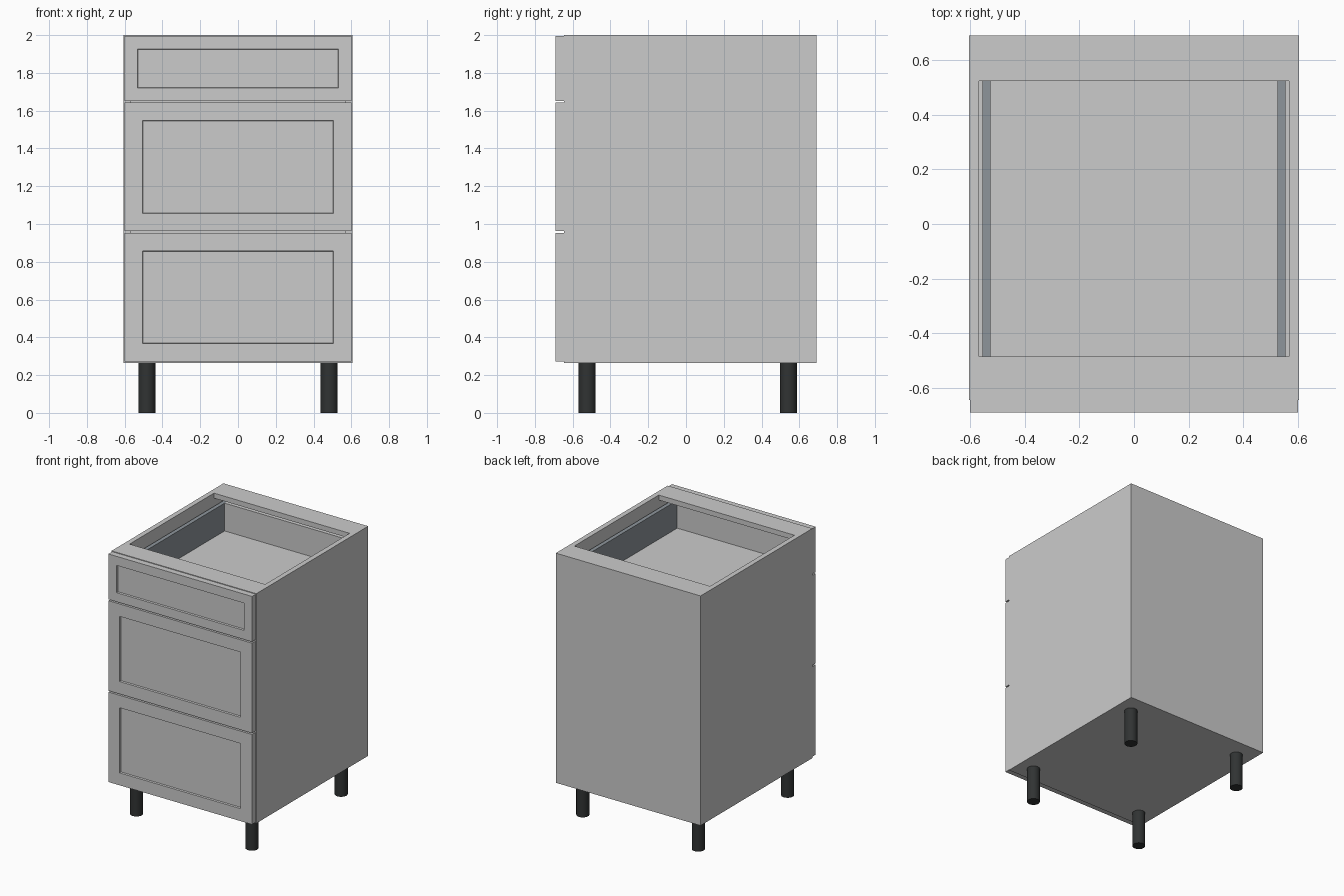
import bpy, bmesh
from mathutils import Matrix

if "Cube" in bpy.data.objects:
    bpy.data.objects.remove(bpy.data.objects["Cube"])


def material(name, colour):
    m = bpy.data.materials.new(name)
    m.diffuse_color = colour
    m.use_nodes = True
    m.node_tree.nodes["Principled BSDF"].inputs["Base Color"].default_value = m.diffuse_color
    return m


leg_black = material("leg_black", (0.03, 0.033, 0.033, 1))
steel = material("drawer_steel", (0.27, 0.30, 0.33, 1))


def finish(bm, name, mat=None):
    mesh = bpy.data.meshes.new(name)
    bm.to_mesh(mesh)
    bm.free()
    ob = bpy.data.objects.new(name, mesh)
    bpy.context.collection.objects.link(ob)
    if mat:
        mesh.materials.append(mat)
    return ob


def box_bm(x0, x1, y0, y1, z0, z1):
    bm = bmesh.new()
    bmesh.ops.create_cube(bm, size=1)
    for v in bm.verts:
        v.co.x = x1 if v.co.x > 0 else x0
        v.co.y = y1 if v.co.y > 0 else y0
        v.co.z = z1 if v.co.z > 0 else z0
    return bm


def box(name, *limits, mat=None):
    return finish(box_bm(*limits), name, mat)


def pair(name, x0, x1, *rest, mat=None):
    box("right_" + name, x0, x1, *rest, mat=mat)
    box("left_" + name, -x1, -x0, *rest, mat=mat)


FRONT, CARCASS, BACK = -0.69, -0.645, 0.69
BASE, TOP, T = 0.265, 2.0, 0.038
INNER = 0.605 - T

# Carcass panels and top rails
pair("side_panel", INNER, 0.605, CARCASS, BACK, BASE, TOP)
box("bottom_panel", -INNER, INNER, CARCASS, BACK, BASE, BASE + T)
box("back_panel", -INNER, INNER, BACK - T, BACK, BASE + T, TOP - T)
box("front_top_rail", -INNER, INNER, CARCASS, -0.485, TOP - T, TOP)
box("back_top_rail", -INNER, INNER, 0.523, BACK, TOP - T, TOP)


def drawer(label, z0, z1, border, box_z, box_top):
    # Front with a recessed centre panel
    bm = box_bm(-0.6, 0.6, FRONT, CARCASS, z0, z1)
    bm.normal_update()
    face = min(bm.faces, key=lambda f: f.calc_center_median().y)
    bmesh.ops.inset_individual(bm, faces=[face], thickness=border)
    bmesh.ops.inset_individual(bm, faces=[face], thickness=0.004, depth=-0.013)
    finish(bm, label + "_drawer_front")
    # Steel sides, runners, back and floor
    pair(label + "_drawer_side", 0.525, 0.555, CARCASS, 0.62, box_z - 0.02, box_top, mat=steel)
    pair(label + "_drawer_runner", 0.555, INNER, CARCASS, 0.62, box_z - 0.02, box_z + 0.03)
    box(label + "_drawer_back", -0.525, 0.525, 0.59, 0.62, box_z, box_top)
    box(label + "_drawer_floor", -0.525, 0.525, CARCASS, 0.62, box_z - 0.02, box_z)


drawer("top", 1.652, 1.995, 0.097, 1.70, 1.91)
drawer("middle", 0.962, 1.642, 0.133, 1.03, 1.24)
drawer("lower", 0.272, 0.952, 0.133, 0.345, 0.555)

# Round legs
for side, x in (("left", -0.483), ("right", 0.483)):
    for end, y in (("front", -0.523), ("back", 0.542)):
        bm = bmesh.new()
        bmesh.ops.create_cone(bm, cap_ends=True, segments=32, radius1=0.045, radius2=0.045,
                              depth=BASE, matrix=Matrix.Translation((x, y, BASE / 2)))
        leg = finish(bm, f"{end}_{side}_leg", leg_black)
        bpy.ops.object.select_all(action='DESELECT')
        leg.select_set(True)
        bpy.context.view_layer.objects.active = leg
        bpy.ops.object.shade_smooth_by_angle()
